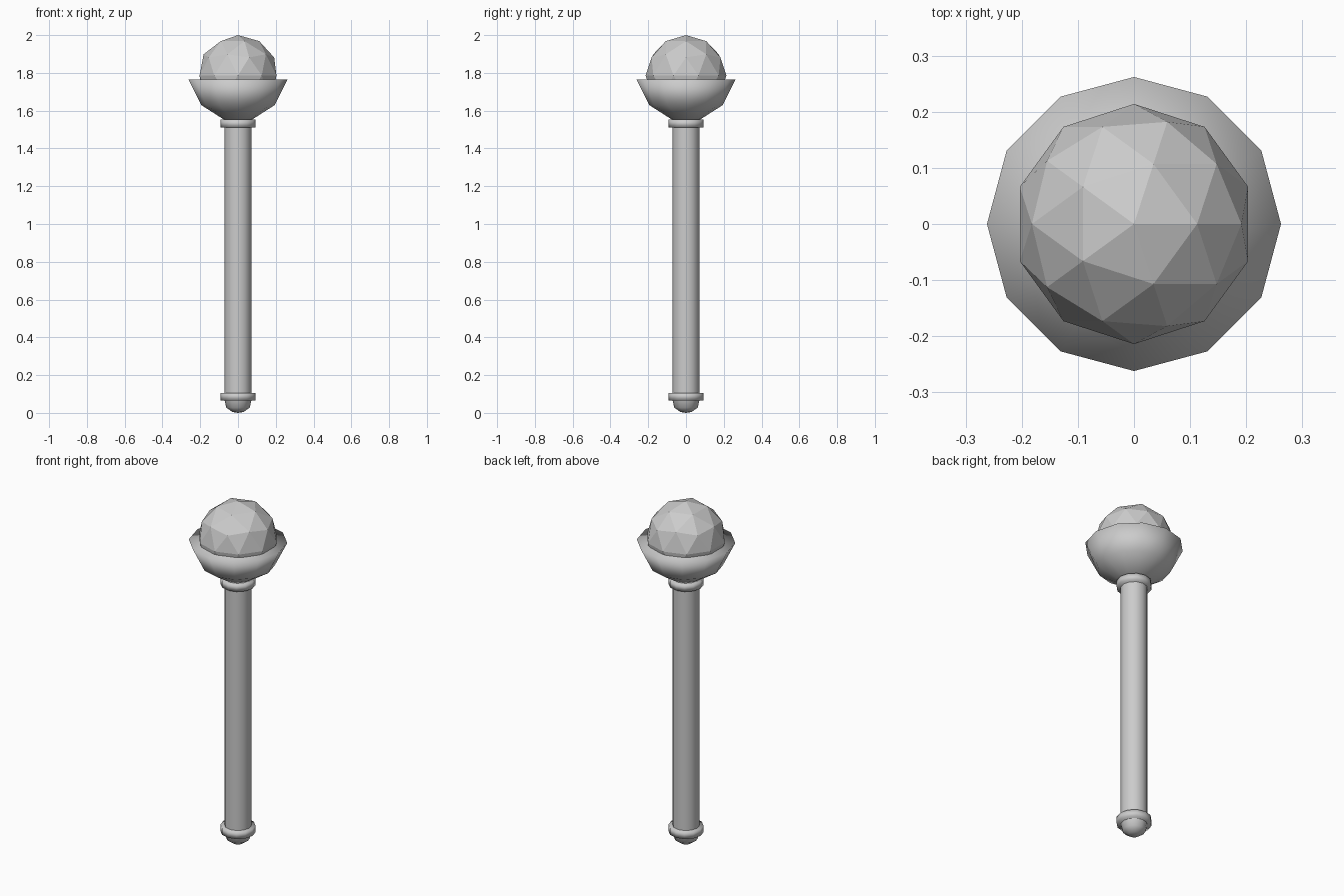
import bpy, bmesh, math

if "Cube" in bpy.data.objects:
    bpy.data.objects.remove(bpy.data.objects["Cube"])

SIDES = 12

def lathe(name, profile, angle=50):
    """Spin an (r, z) profile around z; r = 0 points become poles."""
    bm = bmesh.new()
    rings = []
    for r, z in profile:
        if r == 0:
            rings.append([bm.verts.new((0, 0, z))] * SIDES)
        else:
            rings.append([bm.verts.new((r * math.cos(i * math.tau / SIDES),
                                        r * math.sin(i * math.tau / SIDES), z))
                          for i in range(SIDES)])
    for a, b in zip(rings, rings[1:]):
        for i in range(SIDES):
            j = (i + 1) % SIDES
            bm.faces.new(list(dict.fromkeys((a[i], a[j], b[j], b[i]))))
    bmesh.ops.recalc_face_normals(bm, faces=bm.faces)
    mesh = bpy.data.meshes.new(name)
    bm.to_mesh(mesh)
    bm.free()
    obj = bpy.data.objects.new(name, mesh)
    bpy.context.collection.objects.link(obj)
    bpy.ops.object.select_all(action='DESELECT')
    obj.select_set(True)
    bpy.context.view_layer.objects.active = obj
    bpy.ops.object.shade_smooth_by_angle(angle=math.radians(angle))
    return obj

def collar(name, z0, z1):
    return lathe(name, [(0, z0), (0.093, z0), (0.093, z1), (0, z1)], 180)

# Shaft, rounded pommel and the two collars
lathe("shaft", [(0, 0.08), (0.072, 0.08), (0.072, 1.54), (0, 1.54)])
lathe("pommel", [(0, 0), (0.03, 0.005), (0.062, 0.028), (0.072, 0.07), (0, 0.07)])
collar("lower_collar", 0.066, 0.106)
collar("upper_collar", 1.512, 1.552)

# Flared cup holding the gem
lathe("cup", [(0, 1.55), (0.07, 1.55), (0.195, 1.63), (0.262, 1.765), (0, 1.765)], 180)

# Faceted gem
bpy.ops.mesh.primitive_ico_sphere_add(subdivisions=2, radius=0.214, location=(0, 0, 1.786))
bpy.context.object.name = "gem"
